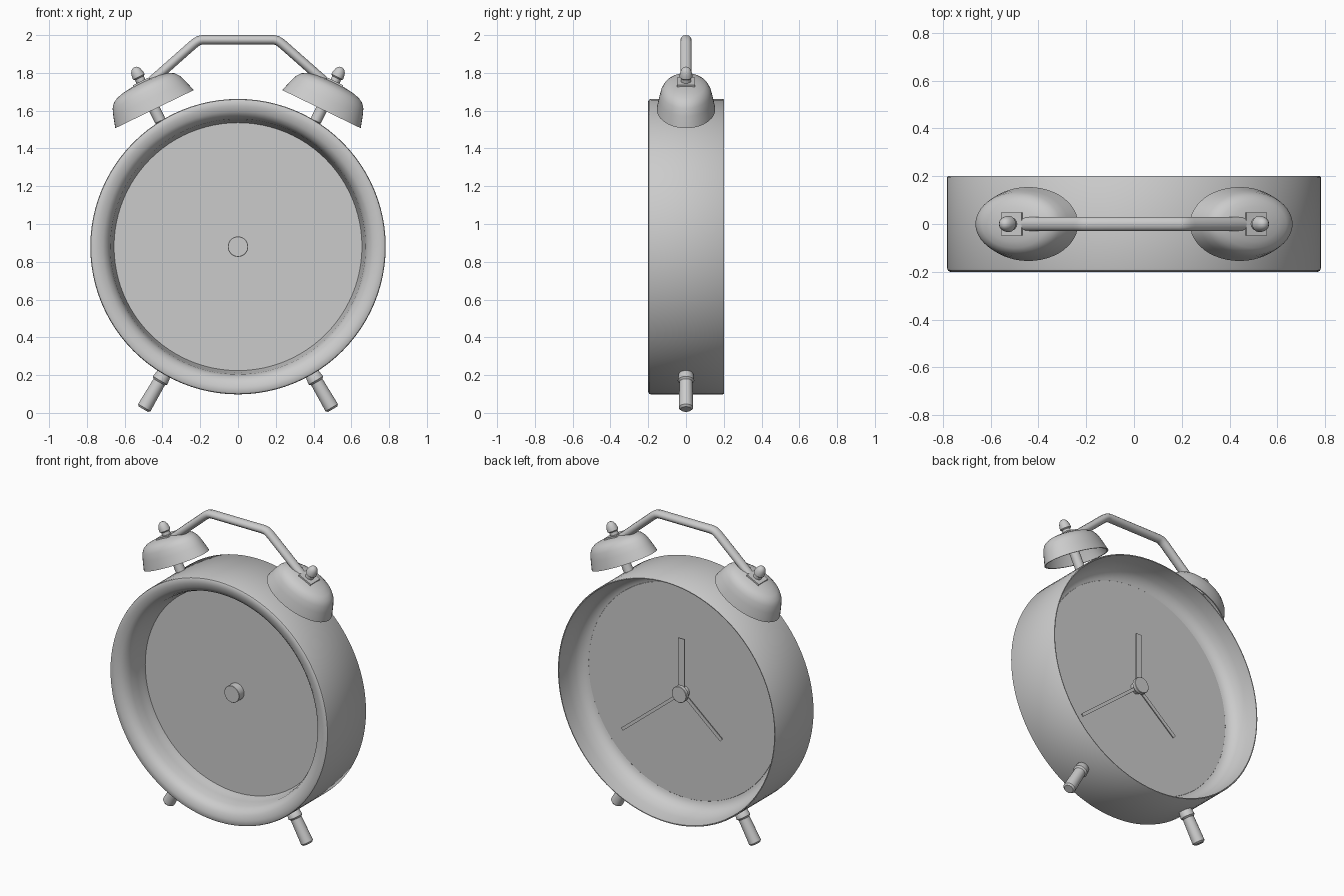
import bpy, bmesh, math
from mathutils import Matrix, Vector

if "Cube" in bpy.data.objects:
    bpy.data.objects.remove(bpy.data.objects["Cube"])

CENTER = Vector((0, 0, 0.88))


def finish(name, bm, smooth=40):
    bmesh.ops.recalc_face_normals(bm, faces=bm.faces[:])
    me = bpy.data.meshes.new(name)
    bm.to_mesh(me)
    bm.free()
    ob = bpy.data.objects.new(name, me)
    bpy.context.collection.objects.link(ob)
    bpy.ops.object.select_all(action='DESELECT')
    ob.select_set(True)
    bpy.context.view_layer.objects.active = ob
    bpy.ops.object.shade_smooth_by_angle(angle=math.radians(smooth))
    return ob


def frame(origin, axis):
    """Matrix whose local z runs along axis and local y stays on world y (axis in the xz plane)."""
    z = Vector(axis).normalized()
    y = Vector((0, 1, 0))
    x = y.cross(z)
    m = Matrix((x, y, z)).transposed().to_4x4()
    m.translation = origin
    return m


def lathe(name, profile, mat, segs=32, closed=False, squash=1.0):
    """Revolve (radius, height) points around local z; radius 0 makes a pole."""
    bm = bmesh.new()
    rings = []
    for r, h in profile:
        n = 1 if r == 0 else segs
        rings.append([bm.verts.new(mat @ Vector((r * math.cos(2 * math.pi * i / segs),
                      squash * r * math.sin(2 * math.pi * i / segs), h))) for i in range(n)])
    for a, b in zip(rings, rings[1:] + (rings[:1] if closed else [])):
        for i in range(segs):
            j = (i + 1) % segs
            quad = [a[i % len(a)], a[j % len(a)], b[j % len(b)], b[i % len(b)]]
            bm.faces.new(list(dict.fromkeys(quad)))
    return finish(name, bm)


def rod(name, r0, r1, h0, h1, mat, segs=24, bevel=0.006):
    return lathe(name, [(0, h0), (r0 - bevel, h0), (r0, h0 + bevel), (r1, h1 - bevel),
                        (r1 - bevel, h1), (0, h1)], mat, segs)


def box(name, size, mat):
    bm = bmesh.new()
    bmesh.ops.create_cube(bm, size=1, matrix=mat @ Matrix.Diagonal((*size, 1)))
    return finish(name, bm)


# Local z points to the back (+y) of the clock
depth = Matrix.Translation(CENTER) @ Matrix.Rotation(-math.pi / 2, 4, 'X')

# Case: outer wall, rounded front lip, hollow back
lathe("case", [(0.782, 0.196), (0.782, -0.186), (0.779, -0.195), (0.77, -0.2), (0.745, -0.199),
               (0.715, -0.19), (0.69, -0.17), (0.676, -0.135), (0.668, -0.08), (0.664, -0.04),
               (0.655, -0.01), (0.655, 0.008), (0.70, 0.014), (0.728, 0.028), (0.752, 0.06),
               (0.768, 0.12), (0.774, 0.2), (0.779, 0.2)], depth, 96, closed=True)

# Face plate, spindle and the hands on its rear side
rod("face_plate", 0.69, 0.69, -0.014, 0.014, depth, 96, 0.001)
rod("spindle", 0.054, 0.054, -0.065, 0.012, depth, 32, 0.002)
rod("spindle_base", 0.035, 0.035, 0.0, 0.05, depth, 32, 0.002)
rod("spindle_cap", 0.052, 0.052, 0.048, 0.073, depth, 32, 0.002)
for name, tip, width, y in (("hour_hand", (0, 0.355), 0.046, 0.045),
                            ("minute_hand", (0.43, -0.35), 0.02, 0.04),
                            ("alarm_hand", (-0.28, -0.235), 0.024, 0.036)):
    d = Vector((tip[0], 0, tip[1]))
    box(name, (width, 0.006, d.length), frame(CENTER + d / 2 + Vector((0, y, 0)), d))

for s, side in ((-1, "left"), (1, "right")):
    # Oval hollow bell with its post, bracket plate and knob
    bell = frame(Vector((s * 0.442, 0, 1.608)), (s * 0.437, 0, 0.9))
    lathe(side + "_bell", [(0, 0.158), (0.06, 0.156), (0.11, 0.15), (0.15, 0.14), (0.178, 0.125),
                           (0.198, 0.1), (0.213, 0.06), (0.231, 0), (0.221, 0), (0.202, 0.06),
                           (0.184, 0.095), (0.16, 0.118), (0.1, 0.138), (0, 0.146)],
          bell, 48, squash=0.67)
    rod(side + "_bell_post", 0.03, 0.03, -0.075, 0.15, bell)
    box(side + "_bracket", (0.095, 0.095, 0.016), bell @ Matrix.Translation((0, 0, 0.156)))
    lathe(side + "_knob", [(0, 0.145), (0.026, 0.145), (0.026, 0.183), (0.034, 0.19),
                           (0.033, 0.205), (0.028, 0.225), (0.02, 0.238), (0.01, 0.245),
                           (0, 0.246)], bell, 24)

    # Splayed foot with collar
    leg = frame(CENTER, (s * 0.503, 0, -0.864))
    rod(side + "_foot_collar", 0.038, 0.044, 0.765, 0.83, leg, 24, 0.01)
    rod(side + "_foot", 0.034, 0.038, 0.8, 0.996, leg, 24, 0.01)

# Carrying handle: bent round bar, slightly flattened
curve = bpy.data.curves.new("handle_path", 'CURVE')
curve.dimensions = '3D'
curve.bevel_depth = 0.025
curve.bevel_resolution = 4
curve.use_fill_caps = True
half = [(0.47, 1.745), (0.24, 1.948), (0.225, 1.96), (0.208, 1.971), (0.188, 1.975)]
pts = [(-x, z) for x, z in half] + half[::-1]
spline = curve.splines.new('POLY')
spline.points.add(len(pts) - 1)
for p, (x, z) in zip(spline.points, pts):
    p.co = (x, 0, z, 1)
spline.use_smooth = True
handle = bpy.data.objects.new("handle", curve)
handle.scale.y = 1.2
bpy.context.collection.objects.link(handle)
